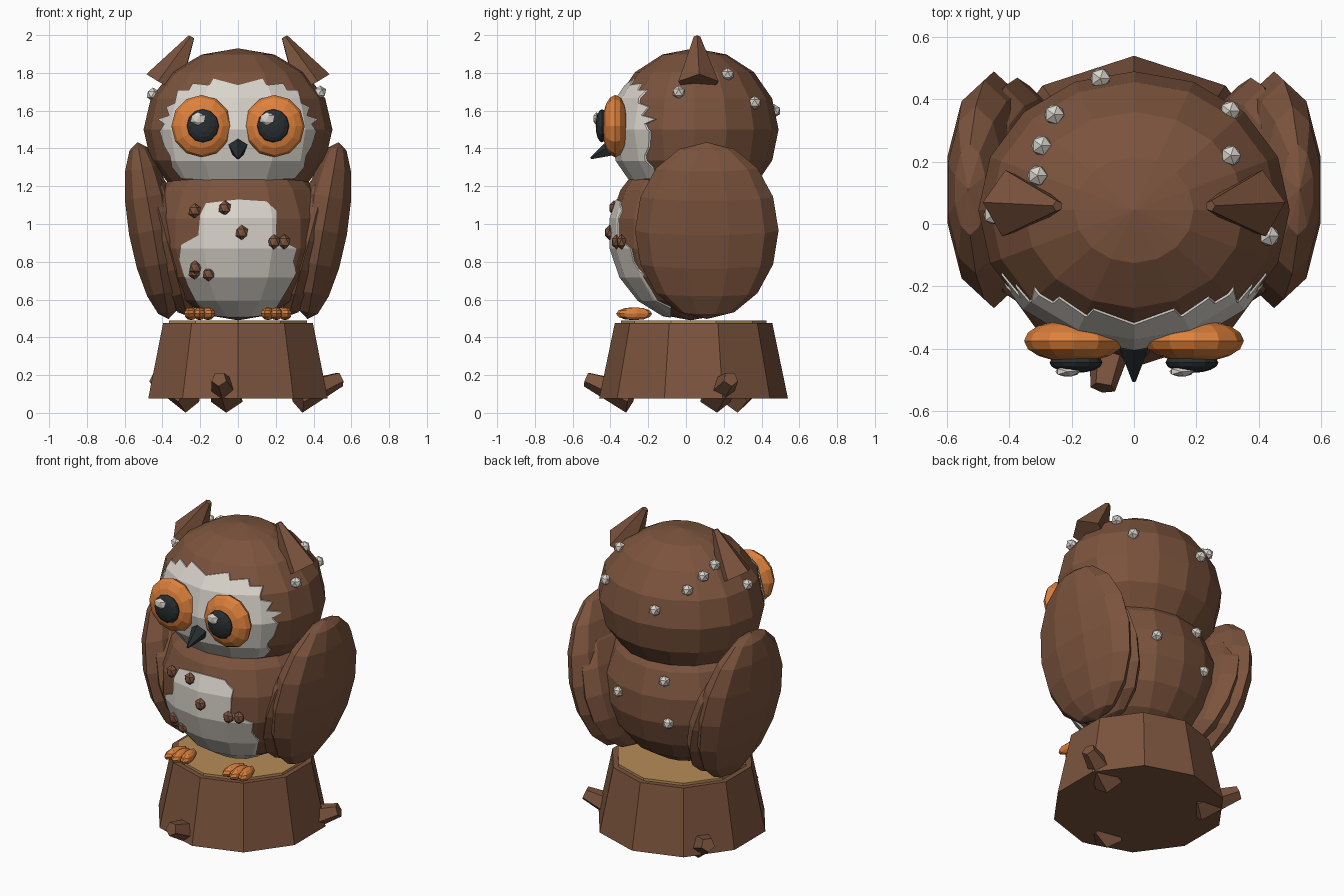
import bpy, bmesh, math
from mathutils import Matrix, Vector, Euler

if "Cube" in bpy.data.objects:
    bpy.data.objects.remove(bpy.data.objects["Cube"])


def material(name, rgb):
    m = bpy.data.materials.new(name)
    m.diffuse_color = (*rgb, 1)
    m.use_nodes = True
    m.node_tree.nodes["Principled BSDF"].inputs["Base Color"].default_value = m.diffuse_color
    return m


BROWN = material("brown", (0.2, 0.088, 0.047))
CREAM = material("pale_cream", (0.70, 0.66, 0.60))
ORANGE = material("orange", (0.73, 0.22, 0.045))
BLACK = material("charcoal", (0.021, 0.027, 0.030))
TAN = material("cut_wood", (0.47, 0.265, 0.095))


def finish(bm, name, mat):
    bmesh.ops.recalc_face_normals(bm, faces=bm.faces)
    me = bpy.data.meshes.new(name)
    bm.to_mesh(me)
    bm.free()
    me.materials.append(mat)
    ob = bpy.data.objects.new(name, me)
    bpy.context.collection.objects.link(ob)
    return ob


def ball(name, mat, loc, radii, seg=16, rings=8, rot=(0, 0, 0)):
    bm = bmesh.new()
    bmesh.ops.create_uvsphere(bm, u_segments=seg, v_segments=rings, radius=1)
    bm.transform(Matrix.LocRotScale(Vector(loc), Euler(rot), Vector(radii)))
    return finish(bm, name, mat)


def pebble(name, mat, loc, radii):
    bm = bmesh.new()
    bmesh.ops.create_icosphere(bm, subdivisions=1, radius=1)
    bm.transform(Matrix.LocRotScale(Vector(loc), None, Vector(radii)))
    return finish(bm, name, mat)


def cone(name, mat, a, b, r1, r2, sides, turn=0):
    a, b = Vector(a), Vector(b)
    bm = bmesh.new()
    bmesh.ops.create_cone(bm, cap_ends=True, segments=sides, radius1=r1,
                          radius2=r2, depth=(b - a).length)
    bm.transform(Matrix.Rotation(turn, 4, 'Z'))
    d = b - a
    rot = d.to_track_quat('Z', 'Y') if abs(d.x) + abs(d.y) > 1e-6 else None
    bm.transform(Matrix.LocRotScale((a + b) / 2, rot, None))
    return finish(bm, name, mat)


def patch(name, centre, radii, seg, rings, outline):
    """Thin painted patch: slightly swollen copy of the form cut by a front outline."""
    ob = ball(name, CREAM, centre, [r + 0.006 for r in radii], seg, rings)
    bm = bmesh.new()
    face = bm.faces.new([bm.verts.new((x, -1, z)) for x, z in outline])
    ext = bmesh.ops.extrude_face_region(bm, geom=[face])
    for v in ext["geom"]:
        if isinstance(v, bmesh.types.BMVert):
            v.co.y = -0.08
    cutter = finish(bm, "patch_cutter", CREAM)
    mod = ob.modifiers.new("cut", 'BOOLEAN')
    mod.operation, mod.solver, mod.object = 'INTERSECT', 'EXACT', cutter
    bpy.context.view_layer.update()
    dg = bpy.context.evaluated_depsgraph_get()
    me = bpy.data.meshes.new_from_object(ob.evaluated_get(dg))
    ob.modifiers.clear()
    ob.data = me
    bpy.data.objects.remove(cutter)


# Tree stump, cut top and three stubby roots
cone("stump", BROWN, (0, 0.04, 0.075), (0, 0.04, 0.475), 0.5, 0.417, 10)
cone("stump_top", TAN, (0, 0.04, 0.465), (0, 0.04, 0.49), 0.385, 0.385, 10)
for deg in (20, 140, 260):
    c, s = math.cos(math.radians(deg)), math.sin(math.radians(deg))
    cone("root", BROWN, (0.33 * c, 0.04 + 0.33 * s, 0.085),
         (0.575 * c, 0.04 + 0.575 * s, 0.18), 0.09, 0.042, 5, math.pi)

# Body and head
BODY_C, BODY_R = Vector((0, 0.025, 0.95)), Vector((0.475, 0.43, 0.46))
HEAD_C, HEAD_R = Vector((0, 0.045, 1.5)), Vector((0.5, 0.445, 0.43))
ball("body", BROWN, BODY_C, BODY_R, 16, 9)
ball("head", BROWN, HEAD_C, HEAD_R, 16, 8)

# Pale face mask with ragged edge, mirrored outline
half = [(0.13, 1.77), (0.15, 1.735), (0.24, 1.745), (0.26, 1.71), (0.32, 1.71),
        (0.335, 1.64), (0.38, 1.62), (0.365, 1.575), (0.425, 1.555), (0.39, 1.53),
        (0.415, 1.49), (0.39, 1.41), (0.36, 1.36), (0.35, 1.30), (0.30, 1.24)]
mask = [(0, 1.735)] + half + [(0, 1.225)] + [(-x, z) for x, z in reversed(half)]
patch("face_mask", HEAD_C, HEAD_R, 16, 8, mask)

# Pale belly
belly = [(-0.17, 1.11), (0, 1.13), (0.15, 1.12), (0.205, 1.07), (0.2, 0.93),
         (0.25, 0.90), (0.31, 0.87), (0.29, 0.80), (0.31, 0.74), (0.26, 0.65),
         (0.2, 0.55), (0.13, 0.50), (-0.15, 0.50), (-0.22, 0.58), (-0.27, 0.68),
         (-0.29, 0.74), (-0.31, 0.81), (-0.3, 0.89), (-0.21, 0.94), (-0.2, 1.05)]
patch("belly", BODY_C, BODY_R, 16, 9, belly)

for s in (-1, 1):
    # Wings lean inward at the bottom, with an inner layer against the body
    ball("wing", BROWN, (0.45 * s, 0.11, 0.965), (0.135, 0.38, 0.475), 10, 8,
         (0, math.radians(10) * s, 0))
    ball("wing_inner_layer", BROWN, (0.375 * s, 0.11, 0.91), (0.12, 0.36, 0.41), 10, 8,
         (0, math.radians(15) * s, 0))
    # Ear tufts, base sunk in the head
    cone("ear_tuft", BROWN, (0.388 * s, 0.065, 1.738), (0.245 * s, 0.058, 1.99),
         0.112, 0.018, 5)
    # Eyes: iris, pupil and glint
    lie = (math.pi / 2, 0, 0)
    ball("iris", ORANGE, (0.193 * s, -0.375, 1.518), (0.16, 0.165, 0.069), 12, 8, lie)
    ball("pupil", BLACK, (0.186 * s, -0.445, 1.52), (0.085, 0.088, 0.033), 12, 8, lie)
    pebble("glint", CREAM, (0.183 * s - 0.03, -0.474, 1.557), (0.044, 0.018, 0.036))
    # Feet with three splayed toes
    for t in (-1, 0, 1):
        ball("toe", ORANGE, (0.203 * s + 0.045 * t, -0.28 + 0.012 * abs(t), 0.525),
             (0.034, 0.09, 0.034), 8, 6, (0, 0, 0.2 * t))

# Beak
cone("beak", BLACK, (0, -0.385, 1.405), (0, -0.505, 1.347), 0.052, 0.006, 5)


def on_surface(c, r, x, z, side):
    """Point on the ellipsoid at x, z on the front (-1) or back (1)."""
    k = 1 - ((x - c.x) / r.x) ** 2 - ((z - c.z) / r.z) ** 2
    return (x, c.y + side * r.y * math.sqrt(max(k, 0)), z)


# Brown belly flecks
for x, z in [(-0.23, 1.07), (-0.07, 1.085), (0.02, 0.955), (0.19, 0.905),
             (0.245, 0.905), (-0.225, 0.77), (-0.23, 0.745), (-0.155, 0.735)]:
    pebble("belly_fleck", BROWN, on_surface(BODY_C, BODY_R, x, z, -1),
           (0.036, 0.028, 0.04))

# Pale flecks on the back of the body
for x, z in [(0.18, 0.99), (-0.13, 1.13), (-0.17, 0.88)]:
    pebble("back_fleck", CREAM, on_surface(BODY_C, BODY_R, x, z, 1), (0.035,) * 3)

# Pale flecks on the head, pushed onto its surface
for p in [(-0.46, 0.03, 1.69), (0.44, -0.04, 1.70), (0.32, 0.225, 1.80),
          (0.315, 0.37, 1.645), (-0.11, 0.475, 1.60), (-0.31, 0.155, 1.82),
          (-0.295, 0.25, 1.78), (-0.255, 0.35, 1.72)]:
    d = Vector(p) - HEAD_C
    k = math.sqrt(sum((d[i] / HEAD_R[i]) ** 2 for i in range(3)))
    pebble("head_fleck", CREAM, HEAD_C + d / k, (0.036,) * 3)
